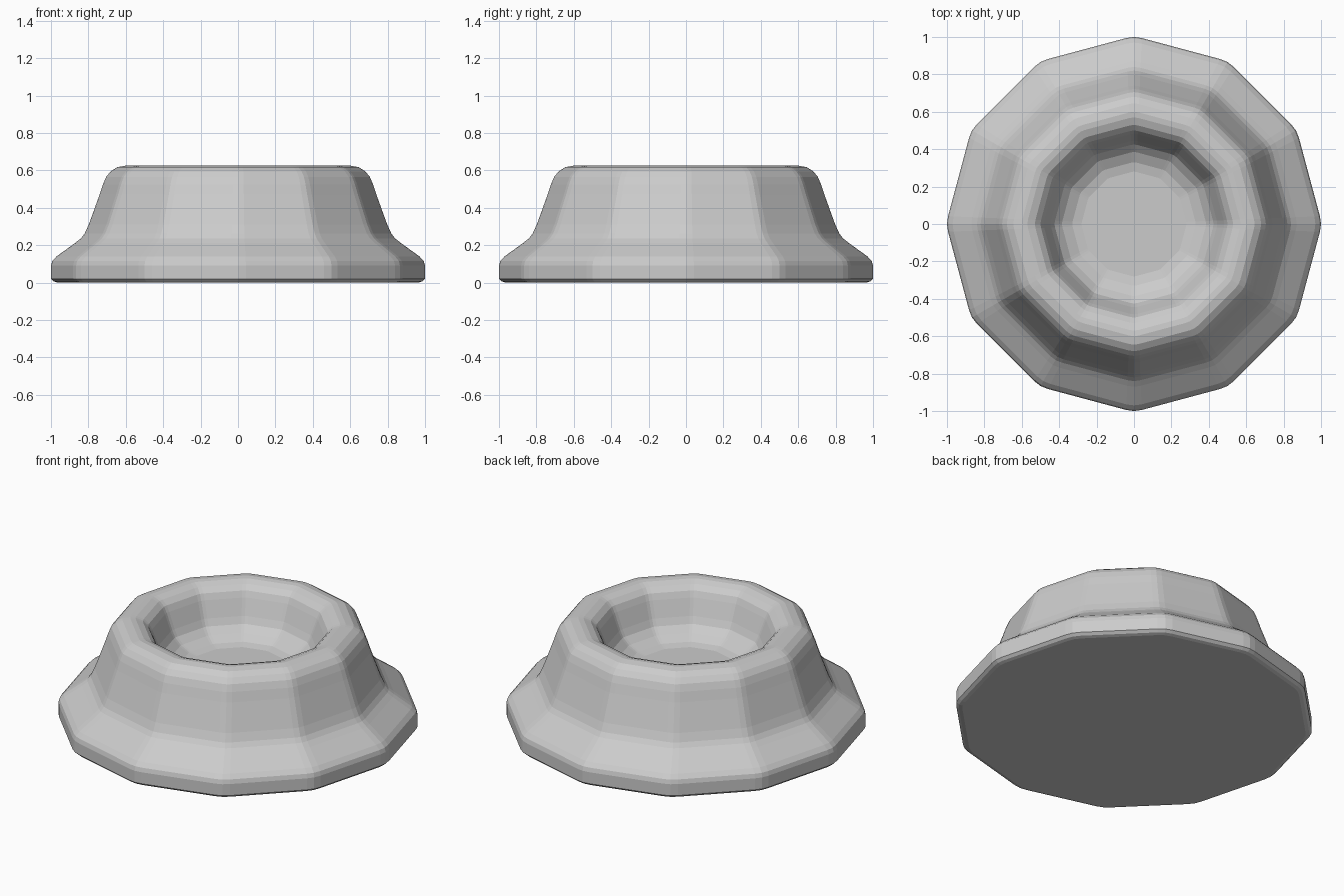
import bpy, bmesh
from math import cos, sin, radians

if "Cube" in bpy.data.objects:
    bpy.data.objects.remove(bpy.data.objects["Cube"])

# (radius, height) from the centre of the base, up the outside, down into the bowl
profile = [(0.965, 0.0), (0.985, 0.006), (1.0, 0.02), (1.0, 0.09), (0.993, 0.115),
           (0.97, 0.14), (0.87, 0.212), (0.84, 0.236), (0.82, 0.262), (0.798, 0.31),
           (0.74, 0.47), (0.722, 0.525), (0.705, 0.565), (0.68, 0.595),
           (0.645, 0.617), (0.60, 0.625), (0.57, 0.622), (0.53, 0.607),
           (0.50, 0.58), (0.483, 0.545), (0.445, 0.45), (0.425, 0.41),
           (0.385, 0.373), (0.33, 0.345), (0.28, 0.335)]

# twelve-sided outline with softened corners
outline = []
for i in range(12):
    for offset, scale in ((-2.4, 0.995), (0, 1.0), (2.4, 0.995)):
        a = radians(30 * i + offset)
        outline.append((cos(a) * scale, sin(a) * scale))

# round dish: skin the rings, then cap the base and the bowl floor
bm = bmesh.new()
rings = [[bm.verts.new((x * r, y * r, z)) for x, y in outline] for r, z in profile]
n = len(outline)
for low, high in zip(rings, rings[1:]):
    for i in range(n):
        j = (i + 1) % n
        bm.faces.new((low[i], low[j], high[j], high[i]))
bm.faces.new(rings[0][::-1])
bm.faces.new(rings[-1])
mesh = bpy.data.meshes.new("dish")
bm.to_mesh(mesh)
bm.free()
dish = bpy.data.objects.new("dish", mesh)
bpy.context.collection.objects.link(dish)
